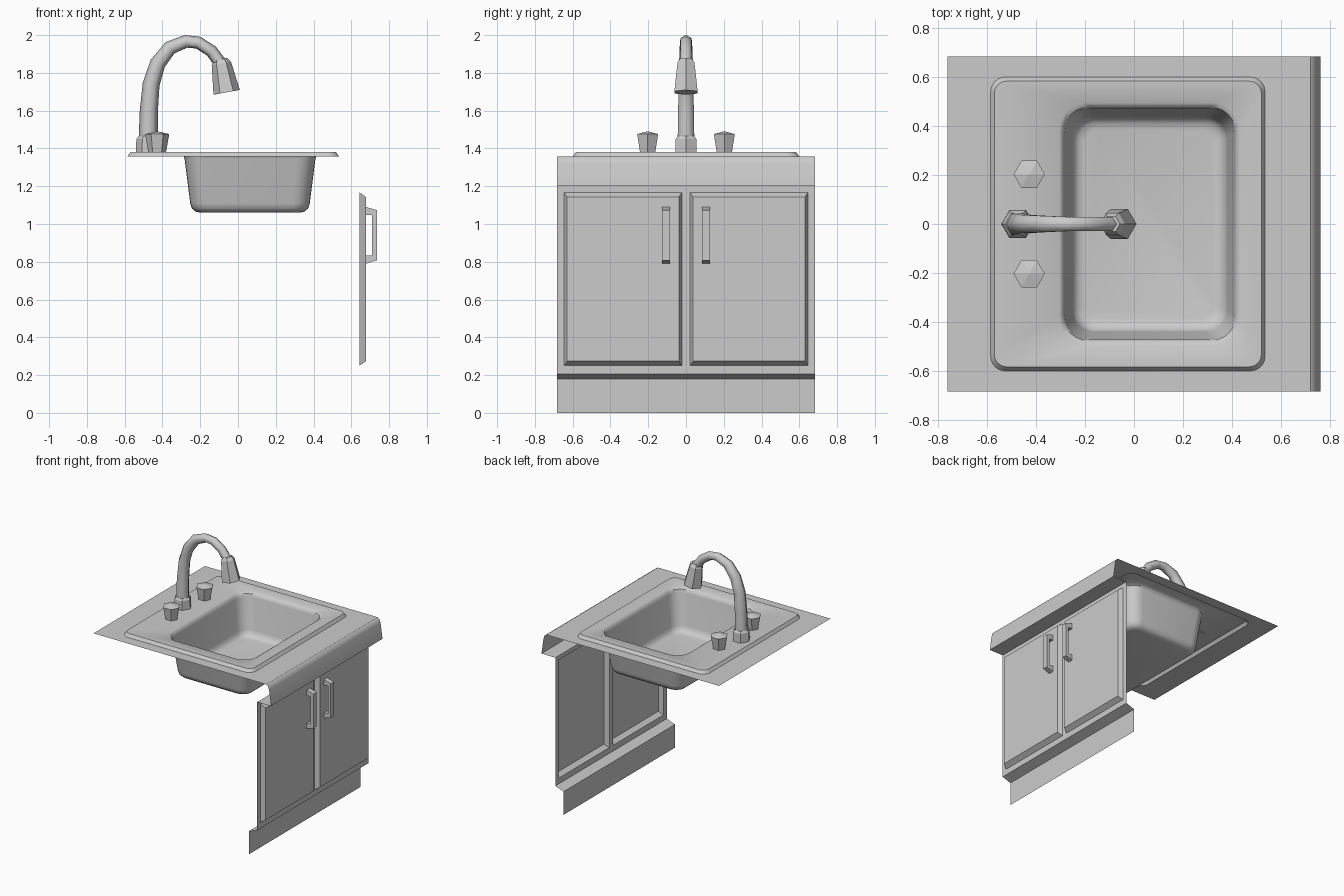
import bpy, bmesh
from math import cos, sin, pi, radians
from mathutils import Vector

if "Cube" in bpy.data.objects:
    bpy.data.objects.remove(bpy.data.objects["Cube"])


def make(name, verts, faces, smooth=None, weld=False, recalc=False):
    bm = bmesh.new()
    vs = [bm.verts.new(v) for v in verts]
    for f in faces:
        bm.faces.new([vs[i] for i in f])
    if weld:
        bmesh.ops.remove_doubles(bm, verts=bm.verts, dist=1e-5)
    if recalc:
        bmesh.ops.recalc_face_normals(bm, faces=bm.faces)
    me = bpy.data.meshes.new(name)
    bm.to_mesh(me)
    bm.free()
    ob = bpy.data.objects.new(name, me)
    bpy.context.collection.objects.link(ob)
    if smooth:
        bpy.ops.object.select_all(action='DESELECT')
        ob.select_set(True)
        bpy.context.view_layer.objects.active = ob
        bpy.ops.object.shade_smooth_by_angle(angle=radians(smooth))
    return ob


def loft(name, loops, caps=(), **kw):
    n = len(loops[0])
    verts = [v for lp in loops for v in lp]
    faces = [(k*n + i, k*n + (i+1) % n, (k+1)*n + (i+1) % n, (k+1)*n + i)
             for k in range(len(loops) - 1) for i in range(n)]
    for c in caps:
        start = (c % len(loops)) * n
        faces.append(tuple(range(start, start + n)))
    return make(name, verts, faces, **kw)


def round_rect(x0, x1, hy, r, z, seg=6):
    pts = []
    for k, (cx, cy) in enumerate([(x1-r, hy-r), (x0+r, hy-r), (x0+r, r-hy), (x1-r, r-hy)]):
        for i in range(seg + 1):
            a = (k + i/seg) * pi/2
            pts.append((cx + r*cos(a), cy + r*sin(a), z))
    return pts


def hex_tube(name, path, radii, y=0, smooth=None):
    # six-sided sweep along a path of (x, z) points
    pts = [Vector((x, y, z)) for x, z in path]
    loops = []
    for i, p in enumerate(pts):
        t = (pts[min(i+1, len(pts)-1)] - pts[max(i-1, 0)]).normalized()
        side = Vector((0, 1, 0))
        u = side.cross(t)
        loops.append([p + radii[i]*(cos(k*pi/3)*u + sin(k*pi/3)*side) for k in range(6)])
    return loft(name, loops, caps=(0, -1), smooth=smooth, recalc=True)


def sheet(name, profile, hy, smooth=None):
    # (x, z) profile extended along y
    verts = [(x, s*hy, z) for x, z in profile for s in (-1, 1)]
    faces = [(2*i, 2*i+2, 2*i+3, 2*i+1) for i in range(len(profile)-1)]
    return make(name, verts, faces, smooth)


HY = 0.683
TOP = 1.357
FX = 0.643

# countertop sheet with an opening for the sink, and its front lip
loft("countertop", [round_rect(-0.762, 0.72, HY, 0, TOP),
                    round_rect(-0.585, 0.535, 0.6, 0.06, TOP)], weld=True)
sheet("countertop_lip", [(0.72, TOP), (0.735, 1.347), (0.745, 1.32), (0.762, 1.2), (FX, 1.2)],
      HY, smooth=50)

# sink rim and basin
loft("sink", [round_rect(*a) for a in (
    (-0.585, 0.535, 0.600, 0.060, TOP),
    (-0.570, 0.520, 0.583, 0.050, 1.38),
    (-0.305, 0.433, 0.495, 0.110, 1.38),
    (-0.290, 0.417, 0.477, 0.105, 1.368),
    (-0.283, 0.410, 0.470, 0.100, 1.345),
    (-0.253, 0.380, 0.440, 0.090, 1.11),
    (-0.244, 0.371, 0.431, 0.085, 1.082),
    (-0.225, 0.352, 0.412, 0.070, 1.066),
    (-0.200, 0.327, 0.387, 0.060, 1.06))], caps=(-1,), smooth=40)

# cabinet face around the door openings
ys = [-HY, -0.645, -0.022, 0.022, 0.645, HY]
zs = [0.205, 0.25, 1.167, 1.2]
verts = [(FX, y, z) for z in zs for y in ys]
faces = [(r*6+c, r*6+c+1, r*6+c+7, r*6+c+6) for r in range(3) for c in range(5)
         if not (r == 1 and c in (1, 3))]
make("cabinet_face", verts, faces)

# recessed toe kick
sheet("toe_kick", [(FX, 0.205), (0.572, 0.18), (0.572, 0)], HY)

# raised doors with handles
for side, y0, y1 in (("left", -0.645, -0.022), ("right", 0.022, 0.645)):
    loops = []
    for x, d, e in ((FX, 0, 0), (0.678, 0.016, 0.024)):
        loops.append([(x, y0+d, 0.25+e), (x, y1-d, 0.25+e),
                      (x, y1-d, 1.167-e), (x, y0+d, 1.167-e)])
    loft(side + "_door", loops, caps=(-1,))

    outer = [(0.678, 0.79), (0.735, 0.808), (0.735, 1.073), (0.678, 1.09)]
    inner = [(0.678, 0.833), (0.71, 0.833), (0.71, 1.047), (0.678, 1.047)]
    yc = -0.106 if side == "left" else 0.106
    verts = [(x, yc + s, z) for s in (-0.02, 0.02) for x, z in outer + inner]
    faces = []
    for i in range(3):
        faces += [(i, i+1, i+5, i+4), (i+8, i+12, i+13, i+9),
                  (i, i+8, i+9, i+1), (i+4, i+5, i+13, i+12)]
    make(side + "_handle", verts, faces, recalc=True)

# faucet base, gooseneck and spray head
hex_tube("faucet_base", [(-0.475, 1.375), (-0.475, 1.45), (-0.475, 1.465)], [0.066, 0.063, 0.052])
hex_tube("faucet_neck",
         [(-0.475, 1.45), (-0.472, 1.6), (-0.46, 1.74), (-0.425, 1.85), (-0.36, 1.933),
          (-0.275, 1.967), (-0.21, 1.96), (-0.14, 1.915), (-0.085, 1.84)],
         [0.051, 0.048, 0.045, 0.042, 0.038, 0.034, 0.033, 0.033, 0.034], smooth=80)
hex_tube("spray_head", [(-0.093, 1.872), (-0.088, 1.85), (-0.06, 1.697)], [0.036, 0.052, 0.071])

# tap knobs
for side, y in (("left", -0.203), ("right", 0.203)):
    hex_tube(side + "_tap", [(-0.428, 1.375), (-0.428, 1.476), (-0.428, 1.49)],
             [0.046, 0.064, 0.004], y)
